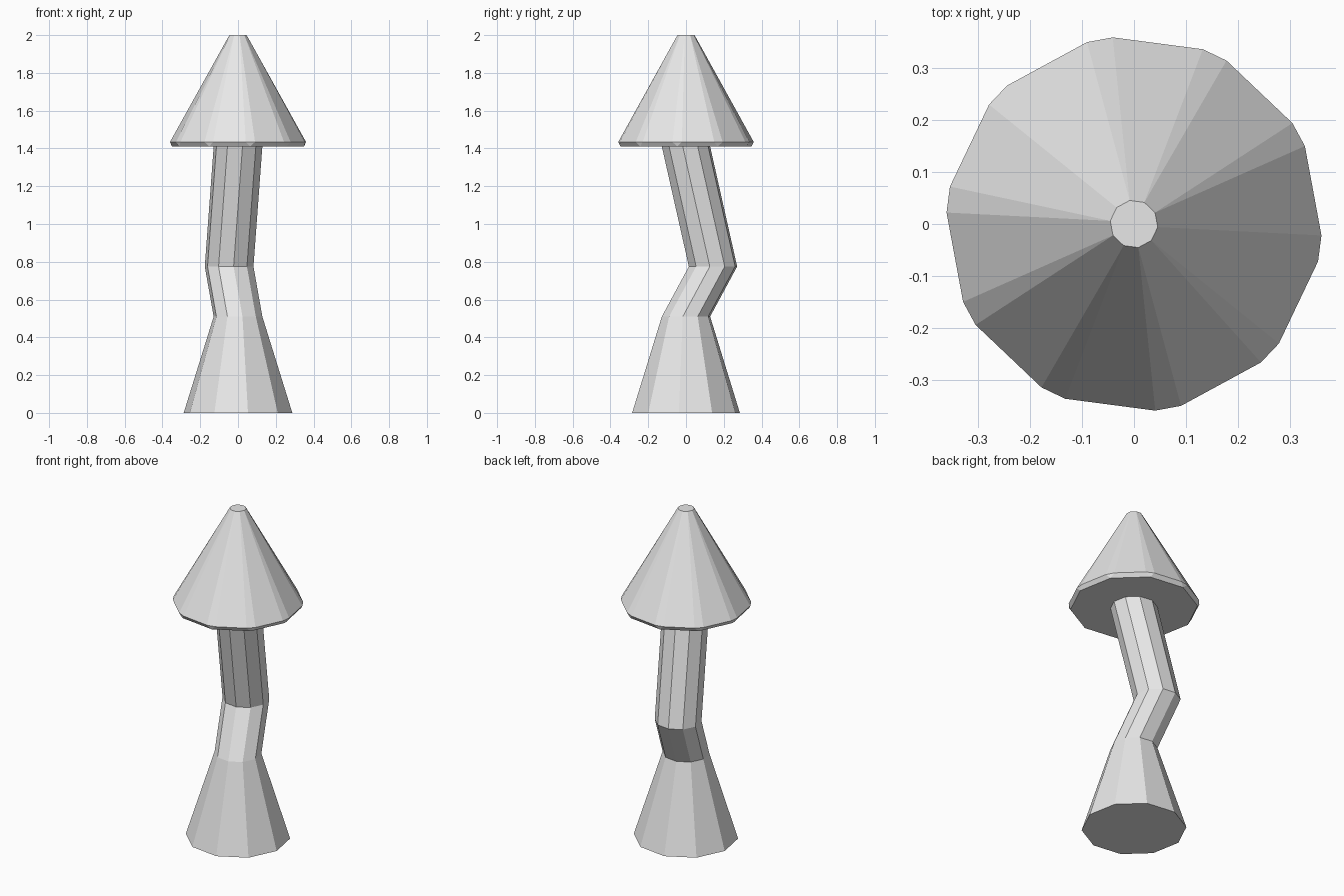
import bpy
import bmesh
from math import cos, sin, radians

cube = bpy.data.objects.get("Cube")
if cube:
    bpy.data.objects.remove(cube, do_unlink=True)

SIDES = 10
STEP = 360 / SIDES
START = -7.5      # turn of the ten-sided outline
BEVEL = 4.0       # half angle of each cut rim corner

grey = bpy.data.materials.new("light grey")
grey.use_nodes = True
grey.diffuse_color = (0.8, 0.8, 0.8, 1)
grey.node_tree.nodes["Principled BSDF"].inputs["Base Color"].default_value = (0.8, 0.8, 0.8, 1)


def ring(bm, z, radius, x=0, y=0, shift=0):
    verts = []
    for i in range(SIDES):
        a = radians(START + STEP * i + shift)
        verts.append(bm.verts.new((x + radius * cos(a), y + radius * sin(a), z)))
    return verts


def finish(bm, name):
    bmesh.ops.recalc_face_normals(bm, faces=bm.faces[:])
    mesh = bpy.data.meshes.new(name)
    bm.to_mesh(mesh)
    bm.free()
    mesh.materials.append(grey)
    obj = bpy.data.objects.new(name, mesh)
    bpy.context.collection.objects.link(obj)


# Crooked stem: flared foot, backward bend, return to the cap
bm = bmesh.new()
rings = [ring(bm, 0, 0.29),
         ring(bm, 0.51, 0.13),
         ring(bm, 0.775, 0.13, -0.047, 0.143),
         ring(bm, 1.41, 0.13)]
bm.faces.new(rings[0])
for low, high in zip(rings, rings[1:]):
    for i in range(SIDES):
        j = (i + 1) % SIDES
        bm.faces.new((low[i], low[j], high[j], high[i]))
finish(bm, "stem")

# Cone cap: each rim corner is split in two and tapers to one point above and below
bm = bmesh.new()
base = ring(bm, 1.41, 0.352)
rim_a = ring(bm, 1.434, 0.361, shift=-BEVEL)
rim_b = ring(bm, 1.434, 0.361, shift=BEVEL)
tip = ring(bm, 2, 0.046)
bm.faces.new(base)
bm.faces.new(tip)
for i in range(SIDES):
    j = (i + 1) % SIDES
    for end in (base, tip):
        bm.faces.new((rim_b[i], rim_a[j], end[j], end[i]))
        bm.faces.new((rim_a[i], rim_b[i], end[i]))
finish(bm, "cap")
